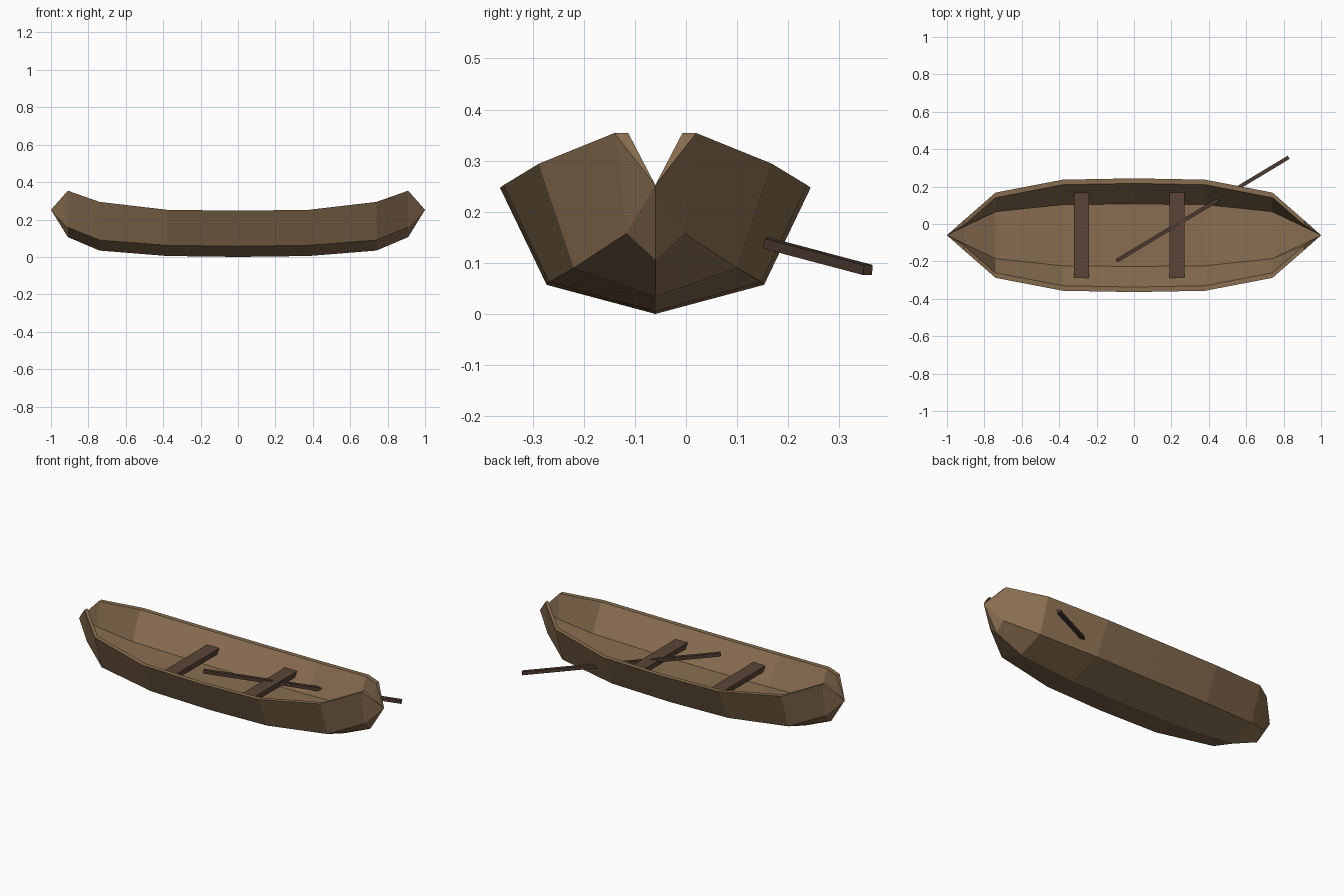
import bpy, bmesh
from mathutils import Vector

if "Cube" in bpy.data.objects:
    bpy.data.objects.remove(bpy.data.objects["Cube"])

YC = -0.06  # hull centre line


def material(name, rgb):
    m = bpy.data.materials.new(name)
    m.diffuse_color = (*rgb, 1)
    m.use_nodes = True
    m.node_tree.nodes["Principled BSDF"].inputs["Base Color"].default_value = m.diffuse_color
    return m


hull_mat = material("hull_wood", (0.25, 0.155, 0.082))
seat_mat = material("seat_wood", (0.105, 0.06, 0.04))
oar_mat = material("oar_wood", (0.075, 0.042, 0.032))


def finish(bm, name, mat):
    bmesh.ops.recalc_face_normals(bm, faces=bm.faces)
    me = bpy.data.meshes.new(name)
    bm.to_mesh(me)
    bm.free()
    me.materials.append(mat)
    ob = bpy.data.objects.new(name, me)
    bpy.context.collection.objects.link(ob)
    return ob


def box(name, size, centre, mat, rotation=None):
    bm = bmesh.new()
    bmesh.ops.create_cube(bm, size=1)
    bmesh.ops.scale(bm, vec=size, verts=bm.verts)
    ob = finish(bm, name, mat)
    ob.location = centre
    if rotation:
        ob.rotation_euler = rotation
    return ob


# Hull: stations of (x, half width, gunwale z, chine z, keel z)
half = [(0.38, 0.297, 0.252, 0.062, 0.005),
        (0.74, 0.228, 0.294, 0.09, 0.034),
        (0.91, 0.080, 0.354, 0.158, 0.106)]
stations = [(-s[0], *s[1:]) for s in reversed(half)]
stations += [(0, 0.304, 0.247, 0.057, 0.0)] + half

bm = bmesh.new()
rings = []
for x, w, gz, cz, kz in stations:
    side = [(0.7 * w, cz), (w, gz), (w - 0.027, gz), (0.55 * w, kz + 0.10)]
    profile = [(0, kz)] + side + [(-y, z) for y, z in reversed(side)]
    rings.append([bm.verts.new((x, YC + y, z)) for y, z in profile])


def fan_pairs(ring):
    return list(zip(ring, ring[1:] + ring[:1]))


for a, b in zip(rings, rings[1:]):
    for (a0, a1), (b0, b1) in zip(fan_pairs(a), fan_pairs(b)):
        bm.faces.new((a0, a1, b1, b0))
# pointed ends
for ring, x in ((rings[0], -1), (rings[-1], 1)):
    tip = bm.verts.new((x, YC, 0.252))
    for p, q in fan_pairs(ring):
        bm.faces.new((p, q, tip))
finish(bm, "hull", hull_mat)

# Seats, ends let into the hull sides
for name, x in (("rear_seat", -0.28), ("front_seat", 0.23)):
    box(name, (0.08, 0.49, 0.03), (x, YC, 0.174), seat_mat)

# Oar, a thin square pole through the hull side
start, end = Vector((-0.09, -0.195, 0.232)), Vector((0.826, 0.356, 0.086))
axis = end - start
box("oar", (axis.length, 0.02, 0.02), (start + end) / 2, oar_mat,
    axis.to_track_quat('X', 'Z').to_euler())
